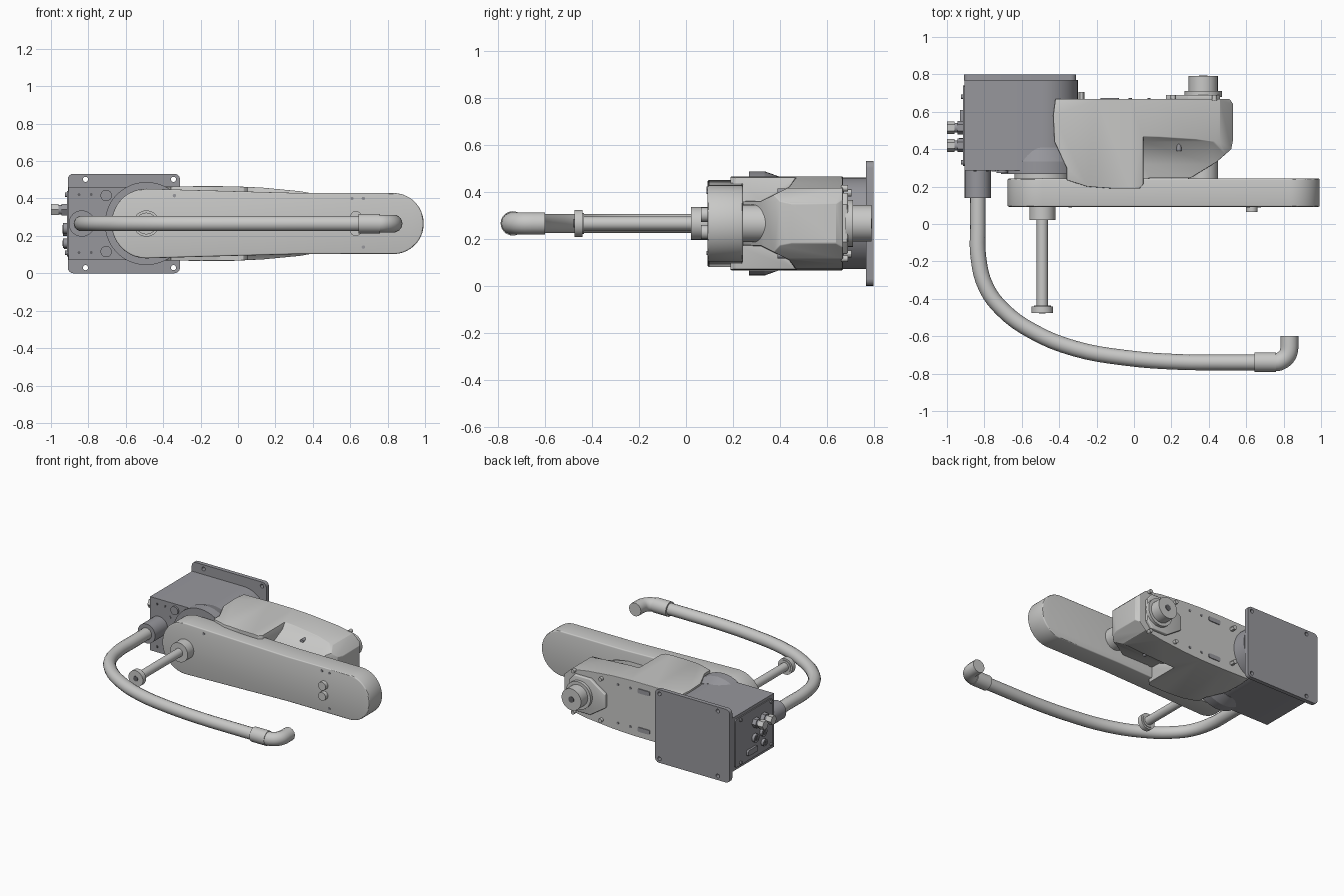
import bpy, bmesh, math
from mathutils import Vector

cube = bpy.data.objects.get("Cube")
if cube:
    bpy.data.objects.remove(cube)

MID = 0.266  # height of the symmetry plane


def material(name, r, g, b):
    m = bpy.data.materials.new(name)
    m.use_nodes = True
    m.diffuse_color = (r, g, b, 1)
    m.node_tree.nodes["Principled BSDF"].inputs["Base Color"].default_value = (r, g, b, 1)
    return m


LIGHT = material("light grey", 0.58, 0.58, 0.57)
DARK = material("dark grey", 0.31, 0.31, 0.335)
BLACK = material("charcoal", 0.13, 0.13, 0.14)


def finish(ob, mat, smooth=True):
    ob.data.materials.clear()
    ob.data.materials.append(mat)
    bpy.ops.object.select_all(action="DESELECT")
    ob.select_set(True)
    bpy.context.view_layer.objects.active = ob
    if smooth:
        bpy.ops.object.shade_smooth_by_angle(angle=math.radians(30))
    return ob


def apply(ob, kind, **settings):
    bpy.context.view_layer.objects.active = ob
    mod = ob.modifiers.new(kind.title(), kind)
    for key, value in settings.items():
        setattr(mod, key, value)
    bpy.ops.object.modifier_apply(modifier=mod.name)


def prism(name, mat, outline, axis, start, end, bevel=0):
    """Extrude an outline along x (y,z points), y (x,z points) or z (x,y points)."""
    def place(p, d):
        return {"x": (d, p[0], p[1]), "y": (p[0], d, p[1]), "z": (p[0], p[1], d)}[axis]
    bm = bmesh.new()
    face = bm.faces.new([bm.verts.new(place(p, start)) for p in outline])
    ext = bmesh.ops.extrude_face_region(bm, geom=[face])
    shift = Vector(place((0, 0), end - start))
    bmesh.ops.translate(bm, vec=shift, verts=[v for v in ext["geom"] if isinstance(v, bmesh.types.BMVert)])
    bmesh.ops.recalc_face_normals(bm, faces=bm.faces)
    mesh = bpy.data.meshes.new(name)
    bm.to_mesh(mesh)
    bm.free()
    ob = bpy.data.objects.new(name, mesh)
    bpy.context.collection.objects.link(ob)
    if bevel:
        apply(ob, "BEVEL", width=bevel, segments=3, limit_method="ANGLE", angle_limit=math.radians(40))
    return finish(ob, mat)


def arc(cx, cz, r, a0, a1, n=16):
    angles = [math.radians(a0 + (a1 - a0) * i / n) for i in range(n + 1)]
    return [(cx + r * math.cos(a), cz + r * math.sin(a)) for a in angles]


def rounded(x0, x1, z0, z1, r):
    return (arc(x1 - r, z1 - r, r, 0, 90, 4) + arc(x0 + r, z1 - r, r, 90, 180, 4)
            + arc(x0 + r, z0 + r, r, 180, 270, 4) + arc(x1 - r, z0 + r, r, 270, 360, 4))


def mirrored(half):
    """Close a half outline of (x, half height) about the symmetry plane."""
    return [(x, MID + h) for x, h in half] + [(x, MID - h) for x, h in reversed(half)]


def rod(name, mat, x, z, y0, y1, r0, r1=None, sides=32):
    """Cylinder or cone along y."""
    bpy.ops.mesh.primitive_cone_add(vertices=sides, radius1=r0, radius2=r0 if r1 is None else r1,
                                    depth=y1 - y0, location=(x, (y0 + y1) / 2, z),
                                    rotation=(-math.pi / 2, 0, 0))
    ob = bpy.context.object
    ob.name = name
    return finish(ob, mat)


def side_rod(name, mat, y, z, x0, x1, r, sides=20):
    """Cylinder along x."""
    bpy.ops.mesh.primitive_cylinder_add(vertices=sides, radius=r, depth=x1 - x0,
                                        location=((x0 + x1) / 2, y, z), rotation=(0, math.pi / 2, 0))
    ob = bpy.context.object
    ob.name = name
    return finish(ob, mat)


def combine(ob, cutter, operation):
    apply(ob, "BOOLEAN", object=cutter, operation=operation, solver="EXACT")
    bpy.data.objects.remove(cutter)


def tube(name, mat, points, radius):
    curve = bpy.data.curves.new(name, "CURVE")
    curve.dimensions = "3D"
    curve.bevel_depth = radius
    curve.bevel_resolution = 5
    curve.resolution_u = 4
    curve.use_fill_caps = True
    spline = curve.splines.new("BEZIER")
    spline.bezier_points.add(len(points) - 1)
    for bp, (x, y) in zip(spline.bezier_points, points):
        bp.co = (x, y, MID)
        bp.handle_left_type = bp.handle_right_type = "AUTO"
    ob = bpy.data.objects.new(name, curve)
    bpy.context.collection.objects.link(ob)
    bpy.ops.object.select_all(action="DESELECT")
    ob.select_set(True)
    bpy.context.view_layer.objects.active = ob
    bpy.ops.object.convert(target="MESH")
    return finish(bpy.context.object, mat)


# Mounting plate with four through holes
plate = prism("mounting_plate", DARK, rounded(-0.91, -0.31, 0, 0.532, 0.03), "y", 0.768, 0.798)
for hx in (-0.815, -0.345):
    for hz in (0.03, 0.502):
        combine(plate, rod("hole_cutter", DARK, hx, hz, 0.7, 0.9, 0.014, sides=16), "DIFFERENCE")
finish(plate, DARK)

# Base housing, round at the joint end
prism("base_housing", DARK, [(-0.907, MID - 0.195)] + arc(-0.495, MID, 0.195, -90, 90, 24)
      + [(-0.907, MID + 0.195)], "y", 0.285, 0.77)
rod("base_joint_ring", DARK, -0.49, MID, 0.268, 0.335, 0.222, sides=48)
rod("base_joint_cone", DARK, -0.49, MID, 0.335, 0.41, 0.222, 0.195, sides=48)
rod("joint_core", LIGHT, -0.49, MID, 0.2, 0.3, 0.15)
for s in (-1, 1):
    rod("front_plug", DARK, -0.705, MID + s * 0.15, 0.272, 0.29, 0.03)
    rod("small_plug", DARK, -0.75, MID + s * 0.085, 0.28, 0.29, 0.012, sides=12)
    for x in (-0.85, -0.785):
        rod("housing_screw", BLACK, x, MID + s * 0.155, 0.28, 0.29, 0.008, sides=10)

# Connector panel on the right side of the base
prism("connector_panel", DARK, rounded(0.31, 0.74, 0.09, 0.44, 0.02), "x", -0.915, -0.9)
for y in (0.42, 0.515):
    side_rod("gland_base", DARK, y, 0.34, -0.945, -0.91, 0.036, 6)
    side_rod("gland_neck", DARK, y, 0.34, -0.965, -0.94, 0.026)
    side_rod("gland_cap", LIGHT, y, 0.34, -1.0, -0.96, 0.034, 6)
for y, z, r in ((0.43, 0.24, 0.03), (0.52, 0.23, 0.03), (0.42, 0.16, 0.025)):
    side_rod("round_connector", DARK, y, z, -0.935, -0.91, r)
    side_rod("connector_socket", BLACK, y, z, -0.938, -0.93, r * 0.6)
prism("flat_connector", DARK, rounded(0.5, 0.61, 0.13, 0.17, 0.01), "x", -0.93, -0.91)
for y in (0.33, 0.68):
    for z in (0.11, 0.42):
        side_rod("panel_screw", DARK, y, z, -0.925, -0.91, 0.012, 12)

# Inner link cover: side outline trimmed by its plan shape
cover = prism("inner_link_cover", LIGHT, mirrored(
    [(-0.45, 0.196), (-0.2, 0.2), (-0.02, 0.199), (0.13, 0.192), (0.33, 0.173), (0.46, 0.15), (0.535, 0.08)]),
    "y", 0.19, 0.668)
plan = prism("plan_cutter", LIGHT, [
    (-0.42, 0.67), (-0.432, 0.58), (-0.425, 0.44), (-0.36, 0.3), (-0.36, 0.235), (-0.25, 0.2), (-0.12, 0.19),
    (0.03, 0.19), (0.08, 0.245), (0.3, 0.245), (0.44, 0.33), (0.52, 0.4), (0.53, 0.45), (0.53, 0.64),
    (0.51, 0.67)], "z", -0.1, 0.7)
combine(cover, plan, "INTERSECT")
# Recesses above and below the tip
for s in (-1, 1):
    wedge = prism("recess_cutter", LIGHT, [(y, MID + s * h) for y, h in (
        (0.1, 0.09), (0.32, 0.095), (0.44, 0.155), (0.475, 0.205), (0.475, 0.3), (0.1, 0.3))], "x", 0.05, 0.7)
    combine(cover, wedge, "DIFFERENCE")
apply(cover, "BEVEL", width=0.006, segments=2, limit_method="ANGLE", angle_limit=math.radians(40))
finish(cover, LIGHT)
for s in (-1, 1):
    rod("recess_plug", DARK, 0.24, MID + s * 0.135, 0.39, 0.44, 0.014, sides=16)

# Tip joint: post to the outer arm, flange and cap behind
rod("tip_post", LIGHT, 0.37, MID, 0.2, 0.45, 0.08)
prism("tip_flange", LIGHT, mirrored([(0.17, 0.05), (0.29, 0.13), (0.42, 0.13), (0.46, 0.08)]),
      "y", 0.66, 0.69, 0.006)
rod("tip_flange_ring", LIGHT, 0.37, MID, 0.68, 0.712, 0.1)
rod("tip_cap", LIGHT, 0.37, MID, 0.7, 0.79, 0.078)
rod("tip_cap_socket", BLACK, 0.37, MID, 0.786, 0.793, 0.022, sides=16)
for s in (-1, 1):
    rod("cover_bolt", LIGHT, -0.28, MID + s * 0.13, 0.66, 0.705, 0.016, sides=12)
    prism("back_slot", DARK, rounded(-0.18, -0.08, MID + s * 0.14 - 0.016, MID + s * 0.14 + 0.016, 0.012),
          "y", 0.667, 0.674)
    for x in (0.21, 0.43):
        rod("flange_bolt", LIGHT, x, MID + s * 0.15, 0.66, 0.69, 0.014, sides=12)
    for x in (-0.02, 0.08):
        rod("back_screw", DARK, x, MID + s * 0.14, 0.66, 0.674, 0.009, sides=10)

# Outer arm
arm = arc(-0.49, MID, 0.186, 90, 270, 28) + [(0.33, MID - 0.163)] + arc(0.83, MID, 0.163, -90, 90, 28) \
    + [(0.33, MID + 0.163)]
prism("outer_arm", LIGHT, arm, "y", 0.092, 0.243, 0.008)
for s in (-1, 1):
    rod("arm_knob", LIGHT, 0.63, MID + s * 0.037, 0.064, 0.1, 0.03)
for x, z in ((0.61, 0.4), (0.67, 0.4), (0.67, 0.14), (-0.34, 0.415)):
    rod("arm_screw", DARK, x, z, 0.088, 0.1, 0.009, sides=12)

# Spindle
rod("spindle_collar", LIGHT, -0.49, MID, 0.022, 0.1, 0.07)
rod("spindle_shaft", LIGHT, -0.49, MID, -0.45, 0.03, 0.03)
rod("spindle_neck", LIGHT, -0.49, MID, -0.45, -0.435, 0.045)
rod("spindle_flange", LIGHT, -0.49, MID, -0.476, -0.44, 0.058)
rod("spindle_bore", BLACK, -0.49, MID, -0.479, -0.47, 0.018, sides=16)

# Cable hose from the base round to the elbow
rod("hose_socket", DARK, -0.835, MID, 0.14, 0.29, 0.07)
tube("hose", LIGHT, [(-0.835, 0.16), (-0.835, -0.02), (-0.832, -0.18), (-0.79, -0.34), (-0.7, -0.46),
                     (-0.54, -0.575), (-0.32, -0.665), (-0.05, -0.715), (0.25, -0.738), (0.45, -0.74),
                     (0.67, -0.74)], 0.042)
side_rod("hose_sleeve", LIGHT, -0.738, MID, 0.645, 0.76, 0.052, 28)
tube("hose_elbow", LIGHT, [(0.75, -0.738), (0.77, -0.738)] + arc(0.755, -0.663, 0.075, -65, -5, 4)
     + [(0.831, -0.64), (0.831, -0.6)], 0.048)
